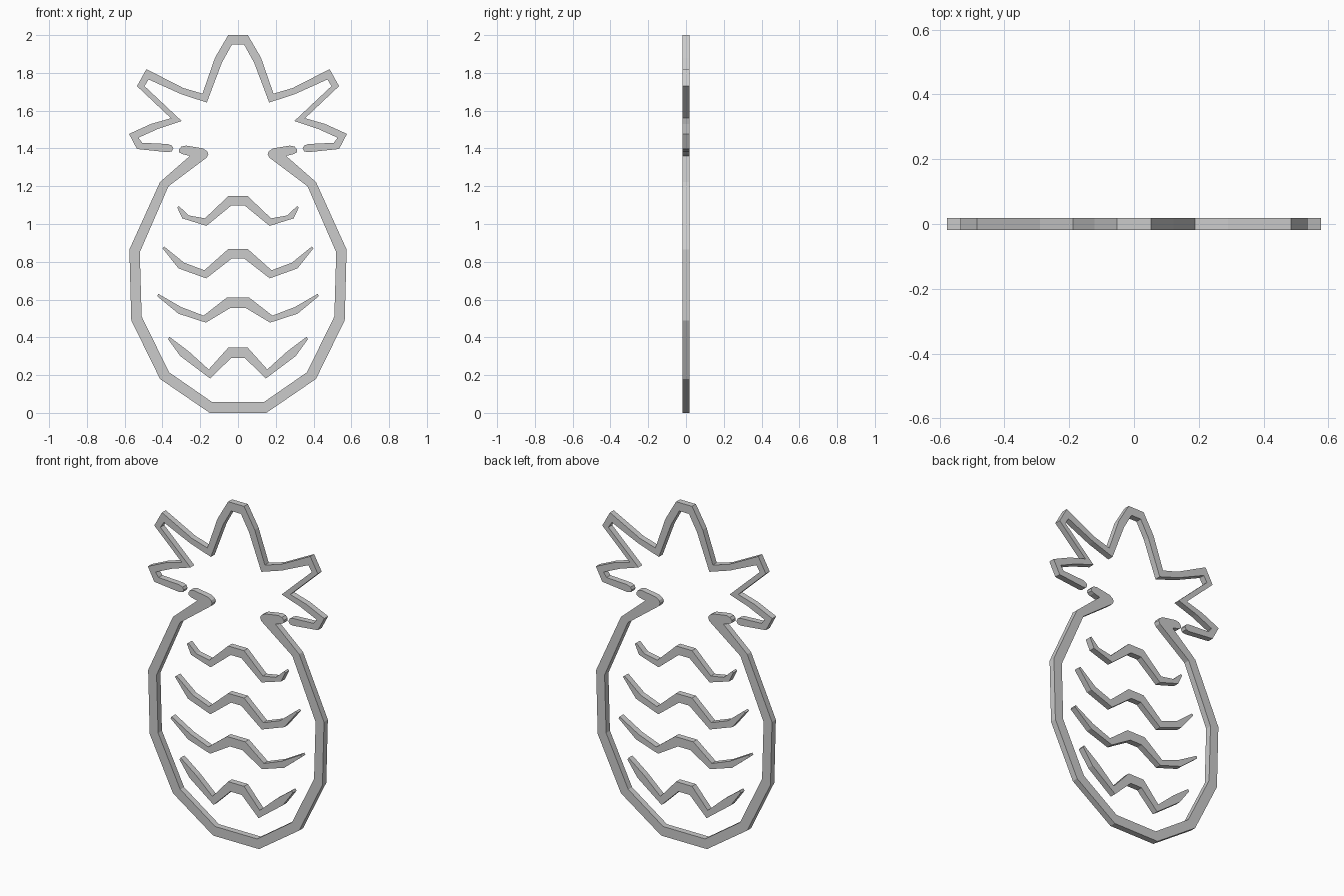
import bpy, bmesh

HALF = 0.018  # half thickness of the cut-out


def plate(name, half):
    """Flat part: half outline runs from the centre line and back to it, mirrored in x."""
    outline = half + [(-x, z) for x, z in reversed(half)]
    bm = bmesh.new()
    face = bm.faces.new([bm.verts.new((x, -HALF, z)) for x, z in outline])
    ext = bmesh.ops.extrude_face_region(bm, geom=[face])
    verts = [g for g in ext["geom"] if isinstance(g, bmesh.types.BMVert)]
    bmesh.ops.translate(bm, verts=verts, vec=(0, 2 * HALF, 0))
    bmesh.ops.recalc_face_normals(bm, faces=bm.faces)
    bmesh.ops.triangulate(bm, faces=[f for f in bm.faces if len(f.verts) > 4])
    mesh = bpy.data.meshes.new(name)
    bm.to_mesh(mesh)
    bm.free()
    obj = bpy.data.objects.new(name, mesh)
    bpy.context.collection.objects.link(obj)
    return obj


# Fruit outline, open at the top with rounded, hooked ends
plate("fruit_outline", [
    (0.15, 0), (0.413, 0.18), (0.565, 0.49), (0.575, 0.865), (0.413, 1.222),
    (0.255, 1.36), (0.295, 1.37), (0.312, 1.38), (0.312, 1.395), (0.30, 1.41),
    (0.275, 1.415), (0.185, 1.40), (0.163, 1.385), (0.157, 1.37), (0.165, 1.352),
    (0.368, 1.20), (0.52, 0.85), (0.51, 0.51), (0.365, 0.215), (0.137, 0.057)])

# Leaf crown outline, open at the bottom with rounded ends
plate("leaf_crown", [
    (0.052, 2.0), (0.122, 1.88), (0.188, 1.69), (0.29, 1.72), (0.485, 1.82),
    (0.535, 1.73), (0.355, 1.56), (0.46, 1.53), (0.577, 1.477), (0.535, 1.397),
    (0.37, 1.38), (0.35, 1.385), (0.342, 1.40), (0.35, 1.415), (0.37, 1.423),
    (0.507, 1.43), (0.527, 1.457), (0.42, 1.505), (0.298, 1.545), (0.495, 1.73),
    (0.473, 1.765), (0.30, 1.687), (0.165, 1.643), (0.085, 1.855), (0.032, 1.95)])

# Zigzag skin bands, tapering at both ends
bands = {
    "band_top": [(0.052, 1.147), (0.175, 1.03), (0.26, 1.045), (0.313, 1.095),
                 (0.322, 1.088), (0.295, 1.03), (0.167, 0.99), (0.035, 1.098)],
    "band_upper": [(0.052, 0.867), (0.178, 0.755), (0.285, 0.795), (0.39, 0.88),
                   (0.40, 0.872), (0.315, 0.765), (0.168, 0.712), (0.033, 0.817)],
    "band_lower": [(0.06, 0.61), (0.182, 0.515), (0.30, 0.56), (0.422, 0.63),
                   (0.428, 0.618), (0.315, 0.525), (0.17, 0.478), (0.04, 0.556)],
    "band_bottom": [(0.052, 0.345), (0.155, 0.23), (0.26, 0.325), (0.363, 0.403),
                    (0.37, 0.39), (0.305, 0.30), (0.147, 0.182), (0.037, 0.29)],
}
for name, half in bands.items():
    plate(name, half)
